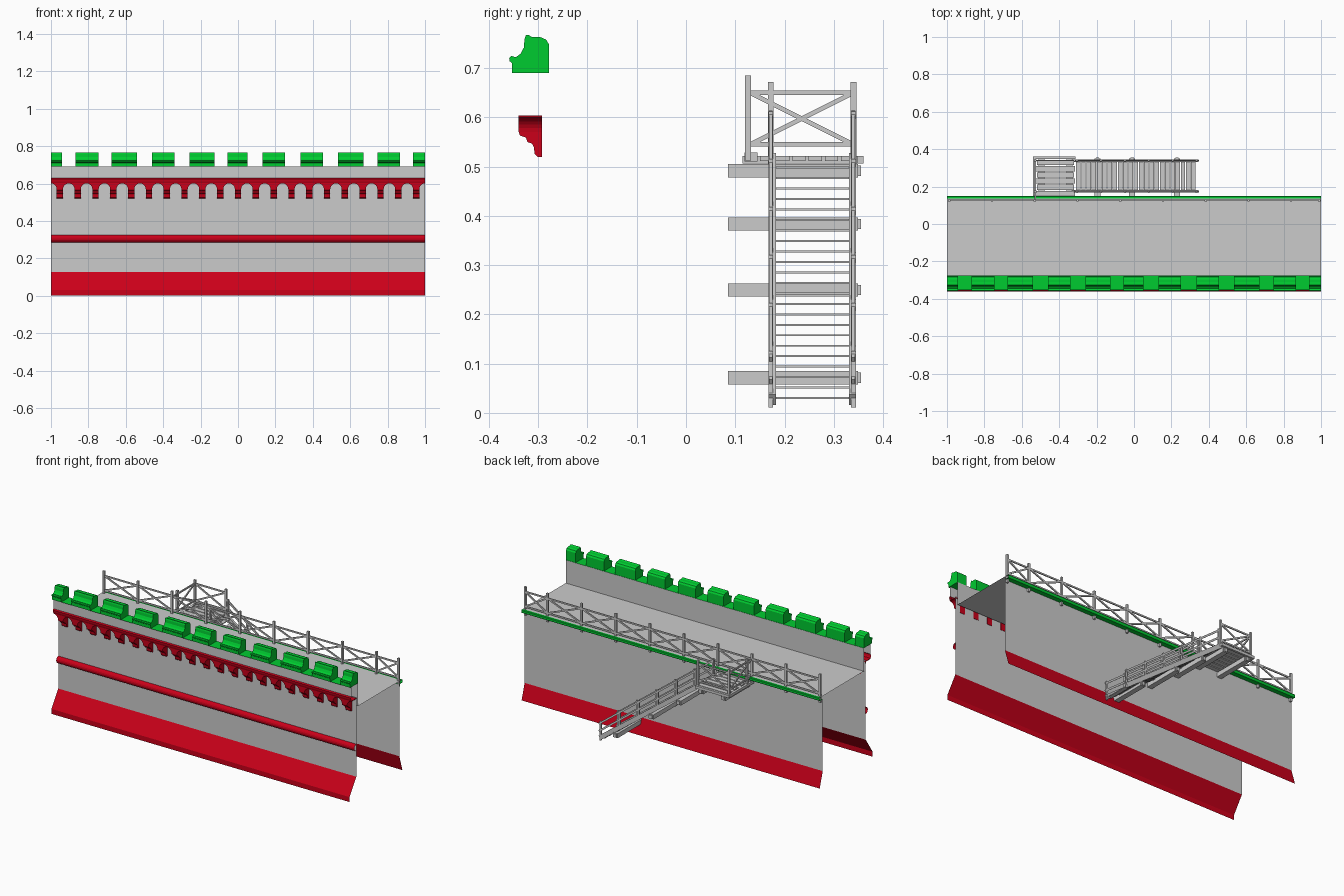
import bpy, bmesh
from math import sin, cos, pi
from mathutils import Vector

if "Cube" in bpy.data.objects:
    bpy.data.objects.remove(bpy.data.objects["Cube"])


def material(name, rgb):
    m = bpy.data.materials.new(name)
    m.diffuse_color = (*rgb, 1)
    m.use_nodes = True
    m.node_tree.nodes["Principled BSDF"].inputs["Base Color"].default_value = m.diffuse_color
    return m


RED = material("red", (0.6, 0.0, 0.01))
GREEN = material("green", (0.0, 0.6, 0.03))


def finish(bm, name, mat=None, solid=True):
    if solid:
        bmesh.ops.recalc_face_normals(bm, faces=bm.faces[:])
    me = bpy.data.meshes.new(name)
    bm.to_mesh(me)
    bm.free()
    ob = bpy.data.objects.new(name, me)
    bpy.context.collection.objects.link(ob)
    if mat:
        me.materials.append(mat)
    return ob


def sheet(name, prof, mat=None, x0=-1, x1=1):
    """Open strip: (y, z) profile swept along x."""
    bm = bmesh.new()
    rows = [[bm.verts.new((x, y, z)) for x in (x0, x1)] for y, z in prof]
    for a, b in zip(rows, rows[1:]):
        bm.faces.new((a[0], a[1], b[1], b[0]))
    return finish(bm, name, mat, False)


def prism(bm, pts, offset):
    """Closed outline of 3D points extruded by offset."""
    a = [bm.verts.new(p) for p in pts]
    b = [bm.verts.new(Vector(p) + Vector(offset)) for p in pts]
    bm.faces.new(a)
    bm.faces.new(b[::-1])
    for i in range(len(a)):
        j = (i + 1) % len(a)
        bm.faces.new((a[i], b[i], b[j], a[j]))


def box(bm, x0, x1, y0, y1, z0, z1):
    prism(bm, [(x0, y0, z0), (x1, y0, z0), (x1, y1, z0), (x0, y1, z0)], (0, 0, z1 - z0))


def bar(bm, p, q, w, h):
    """Rectangular timber from p to q, w wide sideways and h deep."""
    p, q = Vector(p), Vector(q)
    d = (q - p).normalized()
    s = d.cross(Vector((0, 0, 1))).normalized()
    u = s.cross(d)
    prism(bm, [p + s * w / 2 * i + u * h / 2 * j
               for i, j in ((-1, -1), (1, -1), (1, 1), (-1, 1))], q - p)


def cross_panel(bm, a, b, zlo=0.545, zhi=0.65, t=0.009):
    """Two rails and an X brace between ground points a and b."""
    lo = [(*p, zlo) for p in (a, b)]
    hi = [(*p, zhi) for p in (a, b)]
    for p, q in ((lo[0], lo[1]), (hi[0], hi[1]), (lo[0], hi[1]), (hi[0], lo[1])):
        bar(bm, p, q, t * 0.7, t)


# Wall surfaces
DECK = 0.55
sheet("front_base", [(-0.36, 0), (-0.36, 0.03), (-0.294, 0.128)], RED)
sheet("front_wall", [(-0.294, 0.128), (-0.294, 0.61)])
sheet("front_band", [(-0.294 - 0.02 * sin(pi * i / 8), 0.305 - 0.021 * cos(pi * i / 8))
                     for i in range(9)], RED)
sheet("parapet_band", [(-0.34, 0.602), (-0.344, 0.612), (-0.346, 0.624), (-0.34, 0.63)], RED)
sheet("parapet_front", [(-0.34, 0.63), (-0.34, 0.69)])
sheet("parapet_sill", [(-0.352, 0.69), (-0.276, 0.69)], GREEN)
sheet("parapet_back_and_walkway", [(-0.276, 0.69), (-0.276, DECK), (0.136, DECK)])
sheet("back_trim", [(0.136, DECK), (0.146, DECK), (0.149, 0.546), (0.149, 0.536),
                    (0.146, 0.531), (0.118, 0.531)], GREEN)
sheet("back_wall", [(0.118, 0.531), (0.118, 0.095)])
sheet("back_base", [(0.118, 0.095), (0.147, 0)], RED)

# Merlons with a hollow-moulded front
prof = [(-0.278, 0.69), (-0.353, 0.69), (-0.353, 0.71), (-0.358, 0.714), (-0.359, 0.72),
        (-0.355, 0.725), (-0.346, 0.722), (-0.336, 0.729), (-0.329, 0.742), (-0.328, 0.758),
        (-0.325, 0.767), (-0.319, 0.767), (-0.313, 0.763), (-0.296, 0.763), (-0.284, 0.758),
        (-0.278, 0.748)]
spans = [(-1, -0.94), (-0.87, -0.745), (-0.675, -0.54), (-0.46, -0.34), (-0.26, -0.125),
         (-0.057, 0.05), (0.13, 0.25), (0.335, 0.455), (0.535, 0.67), (0.745, 0.865), (0.935, 1)]
bm = bmesh.new()
for x0, x1 in spans:
    prism(bm, [(x0, y, z) for y, z in prof], (x1 - x0, 0, 0))
finish(bm, "merlons", GREEN)

# Corbel brackets joined by arches
prof = [(-0.292, 0.571), (-0.34, 0.571), (-0.337, 0.563), (-0.325, 0.559), (-0.322, 0.55),
        (-0.313, 0.547), (-0.309, 0.54), (-0.307, 0.525), (-0.301, 0.52), (-0.292, 0.52)]
bm = bmesh.new()
pitch, hw = 2 / 21, 0.017
r = pitch / 2 - hw
for k in range(21):
    cx = -1 + pitch * (k + 0.5)
    prism(bm, [(cx - hw, y, z) for y, z in prof], (2 * hw, 0, 0))
    arc = [(pitch / 2 - r * sin(pi / 2 * i / 6), 0.57 + r * cos(pi / 2 * i / 6)) for i in range(7)]
    out = [(cx + x, -0.34, z) for x, z in arc] + [(cx - x, -0.34, z) for x, z in arc[::-1]]
    out += [(cx - pitch / 2, -0.34, 0.604), (cx + pitch / 2, -0.34, 0.604)]
    prism(bm, out, (0, 0.048, 0))
finish(bm, "corbel_arches", RED)

# Walkway fence with posts hung on the deck edge
posts = [-0.988 + 0.2285 * i for i in range(9)] + [0.99]
bm = bmesh.new()
for x in posts:
    box(bm, x - 0.006, x + 0.006, 0.12, 0.132, 0.512, 0.685)
for a, b in zip(posts, posts[1:]):
    cross_panel(bm, (a, 0.128), (b, 0.128), 0.565, 0.655)
finish(bm, "walkway_fence")

# Landing: planks, edge boards and a ledger under the deck edge
bm = bmesh.new()
for i in range(6):
    y = 0.15 + i * 0.033
    inset = 0.006 * (i % 2)
    box(bm, -0.525 + inset, -0.316 - inset, y, y + 0.027, 0.511, 0.522)
box(bm, -0.54, -0.526, 0.115, 0.36, 0.506, 0.522)
box(bm, -0.54, -0.312, 0.347, 0.36, 0.506, 0.522)
box(bm, -0.535, -0.315, 0.119, 0.145, 0.51, 0.529)
finish(bm, "landing_planks")

# Beams carrying the landing and stairs
bm = bmesh.new()
for x, z in ((-0.495, 0.478), (-0.345, 0.478), (-0.195, 0.37), (-0.01, 0.236), (0.23, 0.058)):
    box(bm, x - 0.016, x + 0.016, 0.085, 0.349, z, z + 0.027)
    box(bm, x - 0.009, x + 0.009, 0.344, 0.355, z + 0.003, z + 0.024)
finish(bm, "support_beams")

bm = bmesh.new()
for x, y in ((-0.528, 0.172), (-0.528, 0.34), (-0.318, 0.34)):
    box(bm, x - 0.006, x + 0.006, y - 0.006, y + 0.006, 0.505, 0.672)
cross_panel(bm, (-0.528, 0.13), (-0.528, 0.34))
cross_panel(bm, (-0.528, 0.34), (-0.318, 0.34))
finish(bm, "landing_railing")


# Staircase
def slope(x):
    return 0.51 - 0.76 * (x + 0.315)


bm = bmesh.new()
for y in (0.175, 0.338):
    bar(bm, (-0.325, y, slope(-0.325)), (0.337, y, slope(0.337) + 0.012), 0.015, 0.026)
finish(bm, "stair_stringers")

bm = bmesh.new()
for i in range(23):
    x = -0.298 + i * 0.028
    box(bm, x - 0.012, x + 0.012, 0.174, 0.34, slope(x) - 0.001, slope(x) + 0.003)
finish(bm, "stair_treads")

bm = bmesh.new()
for y in (0.172, 0.34):
    for i in range(6):
        x = -0.305 + i * 0.128
        box(bm, x - 0.005, x + 0.005, y - 0.005, y + 0.005, slope(x) - 0.005, slope(x) + 0.11)
    for h in (0.055, 0.1):
        bar(bm, (-0.315, y, slope(-0.315) + h), (0.345, y, slope(0.345) + h), 0.007, 0.011)
finish(bm, "stair_handrails")
